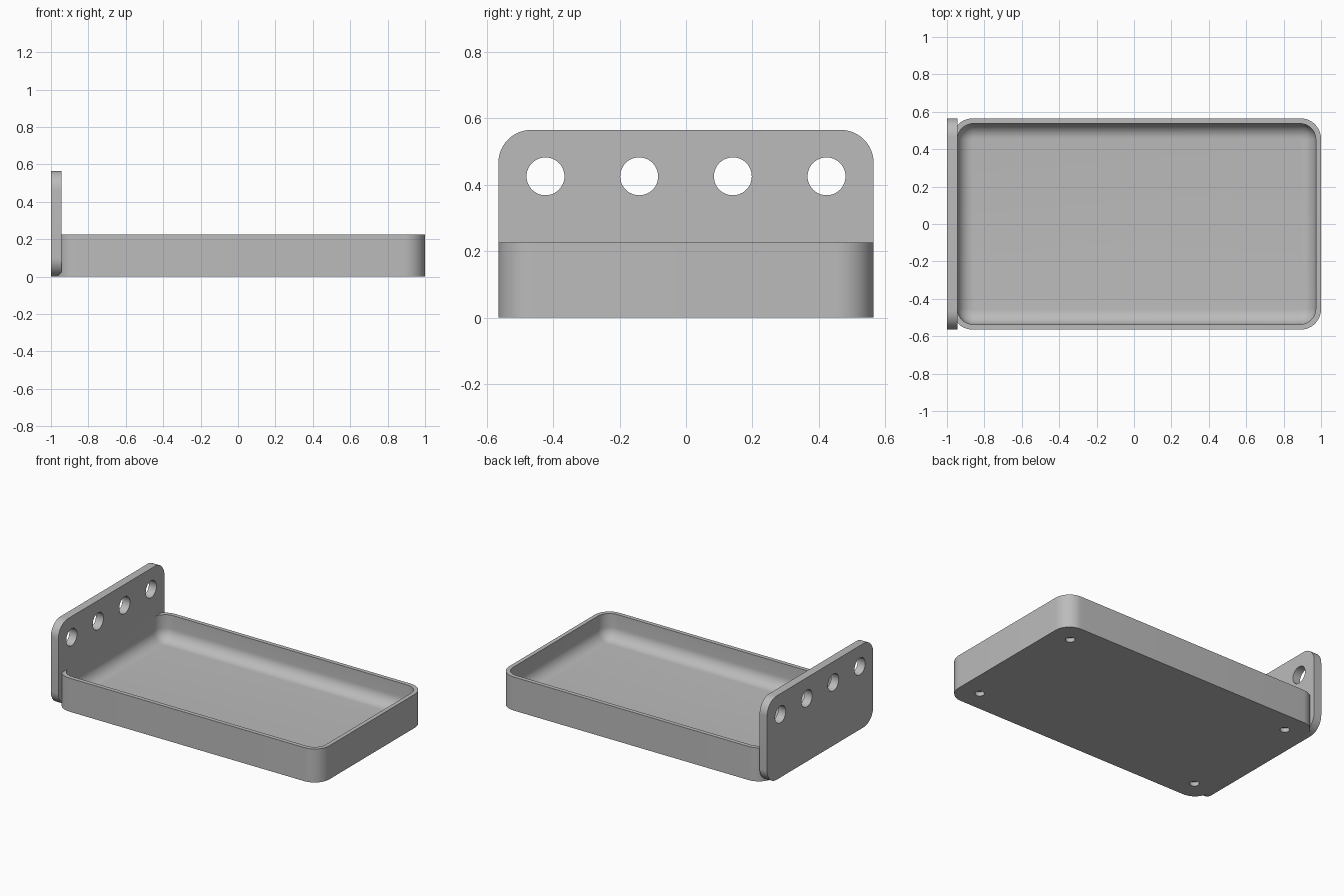
import bpy, bmesh, math
from mathutils import Matrix, Vector

cube = bpy.data.objects.get("Cube")
if cube:
    bpy.data.objects.remove(cube, do_unlink=True)

grey = bpy.data.materials.new("plain grey")
grey.use_nodes = True
colour = (0.5, 0.5, 0.5, 1)
grey.diffuse_color = colour
grey.node_tree.nodes["Principled BSDF"].inputs["Base Color"].default_value = colour


def rounded_rect(u0, u1, v0, v1, r, steps=12):
    """Counter-clockwise outline of a rectangle with rounded corners."""
    corners = [(u1 - r, v1 - r), (u0 + r, v1 - r), (u0 + r, v0 + r), (u1 - r, v0 + r)]
    pts = []
    for q, (u, v) in enumerate(corners):
        for i in range(steps + 1):
            a = math.pi / 2 * (q + i / steps)
            pts.append((u + r * math.cos(a), v + r * math.sin(a)))
    return pts


def loft(name, rings):
    """Skin a stack of equal-length rings and cap both ends."""
    bm = bmesh.new()
    loops = [[bm.verts.new(p) for p in ring] for ring in rings]
    n = len(loops[0])
    for a, b in zip(loops, loops[1:]):
        for i in range(n):
            j = (i + 1) % n
            bm.faces.new((a[i], a[j], b[j], b[i]))
    bm.faces.new(loops[0][::-1])
    bm.faces.new(loops[-1])
    bmesh.ops.recalc_face_normals(bm, faces=bm.faces)
    mesh = bpy.data.meshes.new(name)
    bm.to_mesh(mesh)
    bm.free()
    obj = bpy.data.objects.new(name, mesh)
    bpy.context.collection.objects.link(obj)
    mesh.materials.append(grey)
    return obj


def drill(target, centres, radius, depth, axis):
    """Cut round holes and bake the result, then drop the cutter."""
    bm = bmesh.new()
    turn = Vector((0, 0, 1)).rotation_difference(Vector(axis)).to_matrix().to_4x4()
    for c in centres:
        bmesh.ops.create_cone(bm, cap_ends=True, segments=48, radius1=radius,
                              radius2=radius, depth=depth,
                              matrix=Matrix.Translation(c) @ turn)
    mesh = bpy.data.meshes.new("hole_cutter")
    bm.to_mesh(mesh)
    bm.free()
    mesh.materials.append(grey)
    cutter = bpy.data.objects.new("hole_cutter", mesh)
    cutter.hide_render = True
    bpy.context.collection.objects.link(cutter)
    mod = target.modifiers.new("holes", 'BOOLEAN')
    mod.operation, mod.solver, mod.object = 'DIFFERENCE', 'EXACT', cutter
    bpy.ops.object.select_all(action='DESELECT')
    bpy.context.view_layer.objects.active = target
    target.select_set(True)
    bpy.ops.object.modifier_apply(modifier=mod.name)
    bpy.data.objects.remove(cutter, do_unlink=True)
    bpy.ops.object.shade_smooth_by_angle(angle=math.radians(30))


# Main sizes
half_w, back, front = 0.565, -0.972, 1.0
wall, floor, rim = 0.028, 0.056, 0.226
plate_face, plate_top = -0.944, 0.565


def tray_ring(inset, radius, z):
    outline = rounded_rect(back + inset, front - inset, inset - half_w, half_w - inset, radius)
    return [(x, y, z) for x, y in outline]


# Tray: outer shell, rim, then cavity with a rounded floor edge
inner_r, fillet = 0.085, 0.08
rings = [tray_ring(0, 0.11, 0), tray_ring(0, 0.11, rim), tray_ring(wall, inner_r, rim)]
for i in range(11):
    a = math.pi / 2 * i / 10
    shift = fillet * (1 - math.cos(a))
    rings.append(tray_ring(wall + shift, inner_r - shift, floor + fillet * (1 - math.sin(a))))
tray = loft("tray", rings)

# Blind holes under the tray corners
inset = 0.141
feet = [(x, y, 0) for x in (back + inset, front - inset) for y in (inset - half_w, half_w - inset)]
drill(tray, feet, 0.029, 0.056, (0, 0, 1))

# Upright end plate with a row of four through holes
outline = rounded_rect(-half_w, half_w, 0, plate_top, 0.1)
plate = loft("end_plate", [[(x, y, z) for y, z in outline] for x in (-1.0, plate_face)])
row = [(-0.972, (i - 1.5) * 0.282, 0.425) for i in range(4)]
drill(plate, row, 0.057, 0.2, (1, 0, 0))
